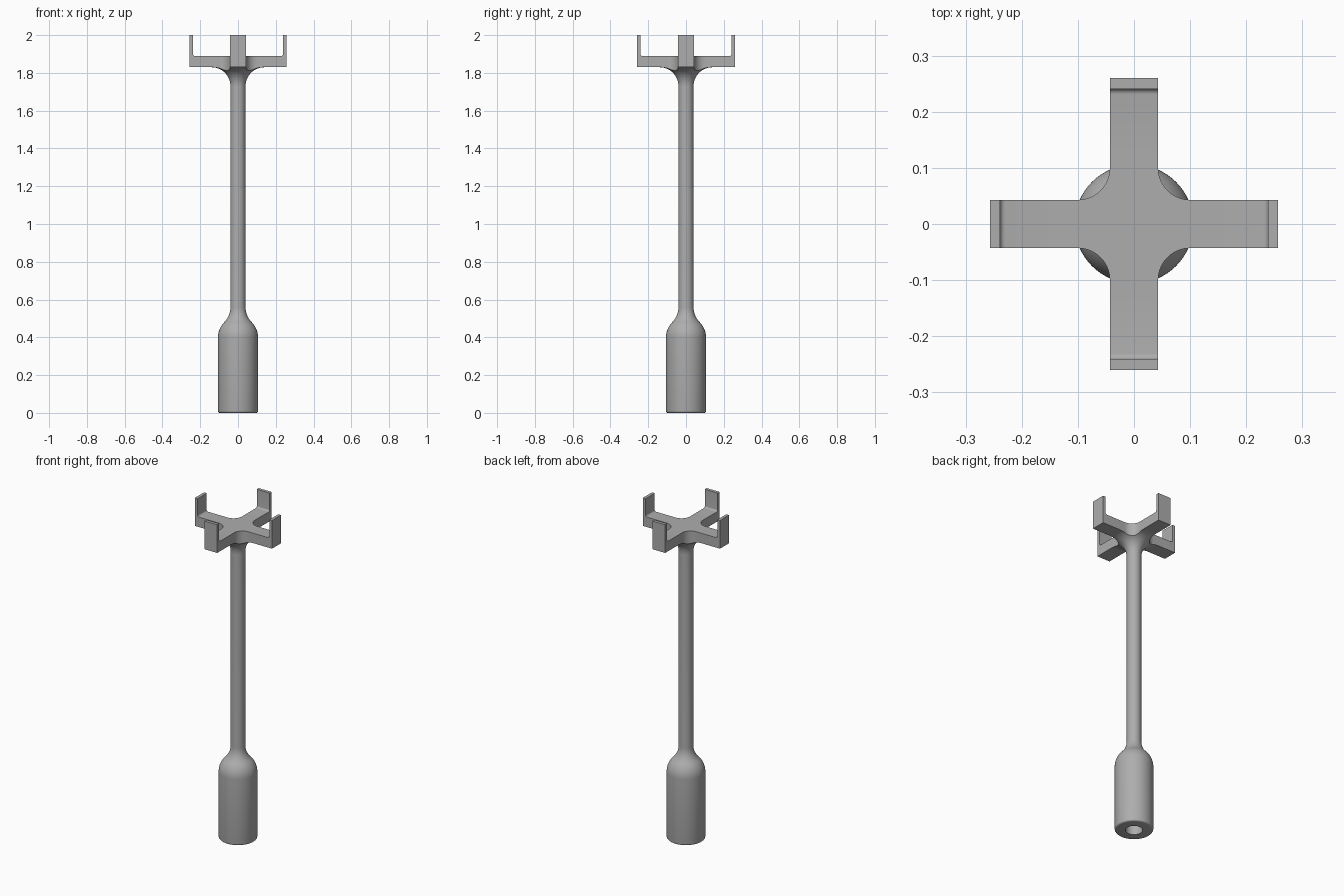
import bpy, bmesh
from math import sin, cos, pi, radians
from mathutils import Matrix

old = bpy.data.objects.get("Cube")
if old:
    bpy.data.objects.remove(old, do_unlink=True)

GREY = (0.42, 0.42, 0.42, 1)
mat = bpy.data.materials.new("plain grey")
mat.use_nodes = True
mat.diffuse_color = GREY
mat.node_tree.nodes["Principled BSDF"].inputs["Base Color"].default_value = GREY


def arc(cx, cy, r, a0, a1, n=10):
    """Points on an arc, angles in degrees."""
    angles = [radians(a0 + (a1 - a0) * i / n) for i in range(n + 1)]
    return [(cx + r * cos(a), cy + r * sin(a)) for a in angles]


def finish(name, bm):
    bmesh.ops.remove_doubles(bm, verts=bm.verts, dist=1e-5)
    bmesh.ops.recalc_face_normals(bm, faces=bm.faces)
    mesh = bpy.data.meshes.new(name)
    bm.to_mesh(mesh)
    bm.free()
    obj = bpy.data.objects.new(name, mesh)
    bpy.context.collection.objects.link(obj)
    mesh.materials.append(mat)
    return obj


def lathe(name, profile, steps=64):
    """Revolve (radius, z) points about the z axis."""
    bm = bmesh.new()
    verts = [bm.verts.new((r, 0, z)) for r, z in profile]
    edges = [bm.edges.new(pair) for pair in zip(verts, verts[1:])]
    bmesh.ops.spin(bm, geom=verts + edges, cent=(0, 0, 0), axis=(0, 0, 1),
                   angle=2 * pi, steps=steps)
    return finish(name, bm)


def prism(name, outline, z0, z1, matrix=Matrix()):
    """Extrude a closed outline along z, then place it."""
    bm = bmesh.new()
    face = bm.faces.new([bm.verts.new((x, y, z0)) for x, y in outline])
    top = bmesh.ops.extrude_face_region(bm, geom=[face])["geom"]
    bmesh.ops.translate(bm, vec=(0, 0, z1 - z0),
                        verts=[g for g in top if isinstance(g, bmesh.types.BMVert)])
    bm.transform(matrix)
    return finish(name, bm)


def select(obj):
    bpy.ops.object.select_all(action="DESELECT")
    obj.select_set(True)
    bpy.context.view_layer.objects.active = obj


def boolean(obj, tool, operation):
    tool.hide_render = True
    mod = obj.modifiers.new("shape", "BOOLEAN")
    mod.operation, mod.object, mod.solver = operation, tool, "EXACT"
    select(obj)
    bpy.ops.object.modifier_apply(modifier=mod.name)
    bpy.data.objects.remove(tool, do_unlink=True)


SHAFT_R, HANDLE_R, HOLE_R = 0.04, 0.106, 0.047
NECK_Z, PLATE_Z, FLOOR_Z, TOP_Z = 1.73, 1.83, 1.89, 2.0

# Handle and shaft in one turned piece, with a blind hole in the base
bend = (HANDLE_R - SHAFT_R) / (2 * (1 - cos(pi / 4)))
mid = 0.4 + 2 * bend * sin(pi / 4)
body = lathe("handle_and_shaft",
             [(0, 0.3), (HOLE_R, 0.3), (HOLE_R, 0)]
             + arc(HANDLE_R - 0.01, 0.01, 0.01, -90, 0, 4)
             + arc(HANDLE_R - bend, 0.4, bend, 0, 45)
             + arc(SHAFT_R + bend, mid, bend, 225, 180)
             + [(SHAFT_R, NECK_Z), (0, NECK_Z)])

# Cross-shaped head with rounded inner corners
W, LX, LY, R = 0.043, 0.257, 0.26, 0.057
corner = arc(W + R, W + R, R, 270, 180)
quarter = [(LX, W)] + corner + [(W, LY)]
half = quarter + [(-x, y) for x, y in reversed(quarter)]
outline = half + [(-x, -y) for x, y in half]
head = prism("cross_head", outline, NECK_Z - 0.02, TOP_Z)

# Flare under the arms
flare = lathe("flare_tool",
              [(0, NECK_Z)] + arc(SHAFT_R + 0.1, NECK_Z, 0.1, 180, 90, 16)
              + [(0.4, PLATE_Z), (0.4, TOP_Z + 0.1), (0, TOP_Z + 0.1)])
boolean(head, flare, "INTERSECT")

# Clear the space between the upright prongs, leaving a filleted foot
stand = Matrix.Rotation(pi / 2, 4, "X")
for reach, turn in ((0.239, 0), (0.241, pi / 2)):
    side = arc(reach - 0.01, FLOOR_Z + 0.01, 0.01, -90, 0, 5) + [(reach, TOP_Z + 0.1)]
    slot = side + [(-x, z) for x, z in reversed(side)]
    boolean(head, prism("slot_tool", slot, -0.12, 0.12,
                        Matrix.Rotation(turn, 4, "Z") @ stand), "DIFFERENCE")

for obj in (body, head):
    select(obj)
    bpy.ops.object.shade_smooth_by_angle(angle=radians(30))
